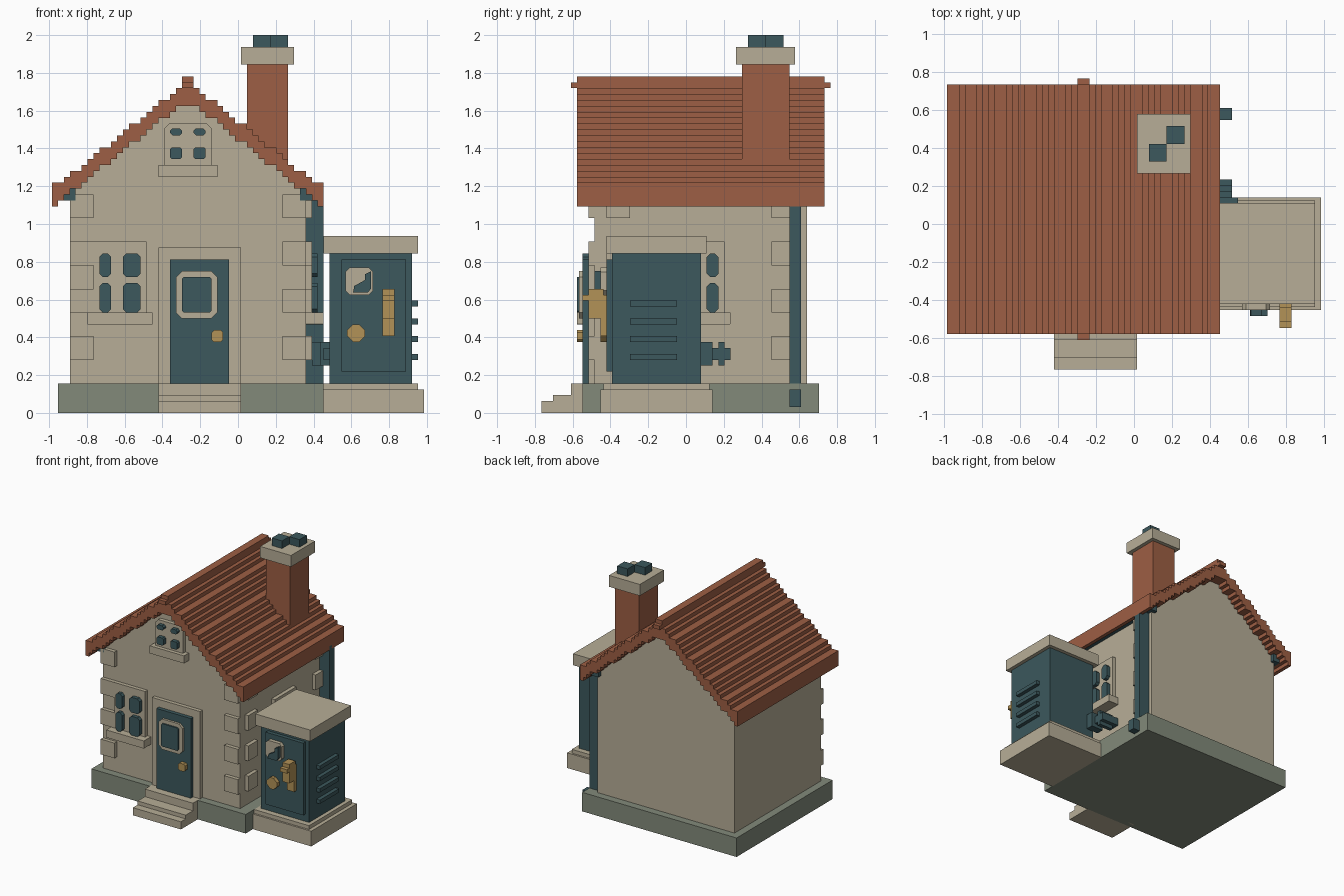
import bpy, bmesh

cube = bpy.data.objects.get("Cube")
if cube:
    bpy.data.objects.remove(cube, do_unlink=True)

U = 1 / 32                      # one building block
OX, OY = 31.5, 24.5             # centre of the block grid


def material(name, rgb):
    m = bpy.data.materials.new(name)
    m.use_nodes = True
    m.diffuse_color = (*rgb, 1)
    m.node_tree.nodes["Principled BSDF"].inputs["Base Color"].default_value = (*rgb, 1)
    return m


CREAM = material("cream stone", (0.474, 0.423, 0.309))
RED = material("terracotta", (0.337, 0.114, 0.058))
TEAL = material("dark teal", (0.045, 0.098, 0.109))
GREY = material("grey green stone", (0.223, 0.254, 0.195))
GOLD = material("brass", (0.445, 0.287, 0.095))


def prism(name, mat, pts, d0, d1, axis="y"):
    """Extrude an outline of (side, z) points from d0 to d1 along axis."""
    bm = bmesh.new()
    rings = []
    for d in (d0, d1):
        rings.append([bm.verts.new(
            ((((p, d) if axis == "y" else (d, p))[0] - OX) * U,
             (((p, d) if axis == "y" else (d, p))[1] - OY) * U, z * U)) for p, z in pts])
    a, b = rings
    n = len(pts)
    bm.faces.new(a)
    bm.faces.new(b[::-1])
    for i in range(n):
        bm.faces.new((a[i], b[i], b[(i + 1) % n], a[(i + 1) % n]))
    bmesh.ops.recalc_face_normals(bm, faces=bm.faces)
    me = bpy.data.meshes.new(name)
    bm.to_mesh(me)
    bm.free()
    me.materials.append(mat)
    ob = bpy.data.objects.new(name, me)
    bpy.context.collection.objects.link(ob)
    return ob


def box(name, mat, x0, x1, y0, y1, z0, z1):
    return prism(name, mat, [(x0, z0), (x1, z0), (x1, z1), (x0, z1)], y0, y1)


def plate(name, mat, s0, s1, z0, z1, d0, d1, c=0.6, axis="y"):
    """Slab with clipped corners."""
    return prism(name, mat, [(s0 + c, z0), (s1 - c, z0), (s1, z0 + c), (s1, z1 - c),
                             (s1 - c, z1), (s0 + c, z1), (s0, z1 - c), (s0, z0 + c)],
                 d0, d1, axis)


# Stepped roof heights per column
def roof_top(i):
    m = min(i, 45 - i)
    return 39 + int(max(0, m - 1) * 0.8 + 0.5)


def roof_under(i):
    m = min(i, 45 - i)
    return roof_top(i) - (4 if m in (0, 22) else 3)


def steps(cols, height):
    pts = []
    for i in cols:
        h = height(i)
        if pts and pts[-1][1] == h:
            pts[-1] = (i + 1, h)
        else:
            pts += [(i, h), (i + 1, h)]
    return pts


# Plinth, walls and roof
box("plinth", GREY, 1, 46, 7, 47, 0, 5)
prism("walls", CREAM, [(43, 5), (3, 5)] + steps(range(3, 43), lambda i: roof_under(i) + 1), 9, 45)
prism("roof", RED, steps(range(46), roof_top) + steps(range(46), roof_under)[::-1], 6, 48)
box("ridge_cap", RED, 22, 24, 6, 48, 55.5, 57)
box("ridge_beam", RED, 22, 24, 5, 49, 55, 56)
for side, x in (("right", 2), ("left", 42)):
    box(f"eave_beam_{side}", TEAL, x, x + 2, 8, 46, 36, 38)

# Chimney
box("chimney", RED, 33, 40, 34, 42, 40, 59)
box("chimney_cap", CREAM, 32, 41, 33, 43, 59, 62)
box("chimney_pot_front", TEAL, 34, 37, 35, 38, 62, 64)
box("chimney_pot_back", TEAL, 37, 40, 38, 41, 62, 64)

# Corner stones
for k, z in enumerate((9, 17, 25, 33)):
    for side, x in (("right", 3), ("left", 39)):
        box(f"front_corner_stone_{side}_{k}", CREAM, x, x + 4, 8, 9.2, z, z + 4)
    for end, y in (("front", 11), ("back", 39)):
        box(f"side_corner_stone_{end}_{k}", CREAM, 42.8, 44, y, y + 4, z, z + 4)

# Front steps
box("step_low", CREAM, 18, 32, 0, 8, 0, 2)
box("step_middle", CREAM, 18, 32, 2, 8, 0, 3)
box("step_top", CREAM, 18, 32, 5, 8.5, 0, 5)

# Front door
box("door_frame", CREAM, 18, 32, 8, 9.2, 5, 28)
box("front_door", TEAL, 20, 30, 7, 9, 5, 26)
plate("door_window_frame", CREAM, 21, 28, 16, 24, 6.4, 7.2, 1)
plate("door_window", TEAL, 22, 27, 17, 23, 6, 7, 0.3)
plate("door_knob", GOLD, 27, 29, 12, 14, 6, 7.2, 0.4)


# Four-pane windows on the front and on the side
def window(name, s, wall, out, axis, panes):
    def part(label, mat, s0, s1, z0, z1, depth, c):
        plate(f"{name}_{label}", mat, s0, s1, z0, z1, wall - 0.2 * out, wall + depth * out, c, axis)
    part("frame", CREAM, s, s + 9, 16, 29, 1, 0.02)
    part("sill", CREAM, s - 1, s + 10, 15, 17, 3, 0.02)
    for i, (a, b) in enumerate(panes):
        part(f"lower_pane_{i}", TEAL, a, b, 17, 22, 2, 0.6)
        part(f"upper_pane_{i}", TEAL, a, b, 23, 27, 2, 0.6)


window("front_window", 7, 9, -1, "y", ((8, 10), (12, 15)))
window("side_window", 22, 43, 1, "x", ((23, 26), (28, 30)))

# Attic window
plate("attic_window_frame", CREAM, 19, 27, 41, 49, 8, 9.2, 0.8)
box("attic_window_sill", CREAM, 18, 28, 7, 9.2, 40, 42)
for i, x in enumerate((20, 24)):
    plate(f"attic_lower_pane_{i}", TEAL, x, x + 2, 43, 45, 7, 8.2, 0.3)
    plate(f"attic_upper_pane_{i}", TEAL, x, x + 2, 47, 48.2, 7, 8.2, 0.4)

# Drainpipe
box("drainpipe", TEAL, 43, 46, 42, 44, 5, 36)
box("drainpipe_shoe", TEAL, 45.5, 48, 42, 44, 1, 4)

# Side cabinet
box("cabinet_base", CREAM, 46, 63, 10, 29, 0, 4)
box("cabinet_base_top", CREAM, 46, 62, 10.5, 28.5, 4, 5)
box("cabinet", TEAL, 47, 61, 12, 27, 5, 27)
box("cabinet_roof", CREAM, 46, 62, 11, 28, 27, 30)
box("cabinet_door", TEAL, 49, 60, 11, 12.2, 7, 26)
for k in range(4):
    box(f"louvre_{k}", TEAL, 60.8, 62, 15, 23, 9 + 3 * k, 10 + 3 * k)

# Cabinet badge, dial and handle
plate("badge", CREAM, 49.7, 54.4, 20, 24.6, 10, 11.2, 0.7)
prism("badge_mark", TEAL, [(51, 20.4), (53.5, 20.4), (54, 21), (54, 24), (53, 23.5),
                           (53, 22.5), (51.2, 21.5)], 9, 10.2)
plate("dial", GOLD, 50, 53, 12, 15, 10, 11.2, 1)
box("handle_plate", GOLD, 56, 58, 10, 11.2, 13, 20)
box("handle_arm", GOLD, 56, 58, 8, 10.5, 16, 21)
box("handle_tip", GOLD, 56, 58, 7, 8.2, 19, 20)

# Pipe with flanges between cabinet and house
box("link_pipe", TEAL, 46, 48, 26.5, 32, 9, 11)
box("link_pipe_to_wall", TEAL, 42.8, 47, 30, 32, 9, 11)
box("cabinet_flange", TEAL, 45.5, 49, 27, 29, 8, 12)
box("pipe_flange", TEAL, 44, 48, 30, 31, 8, 12)
